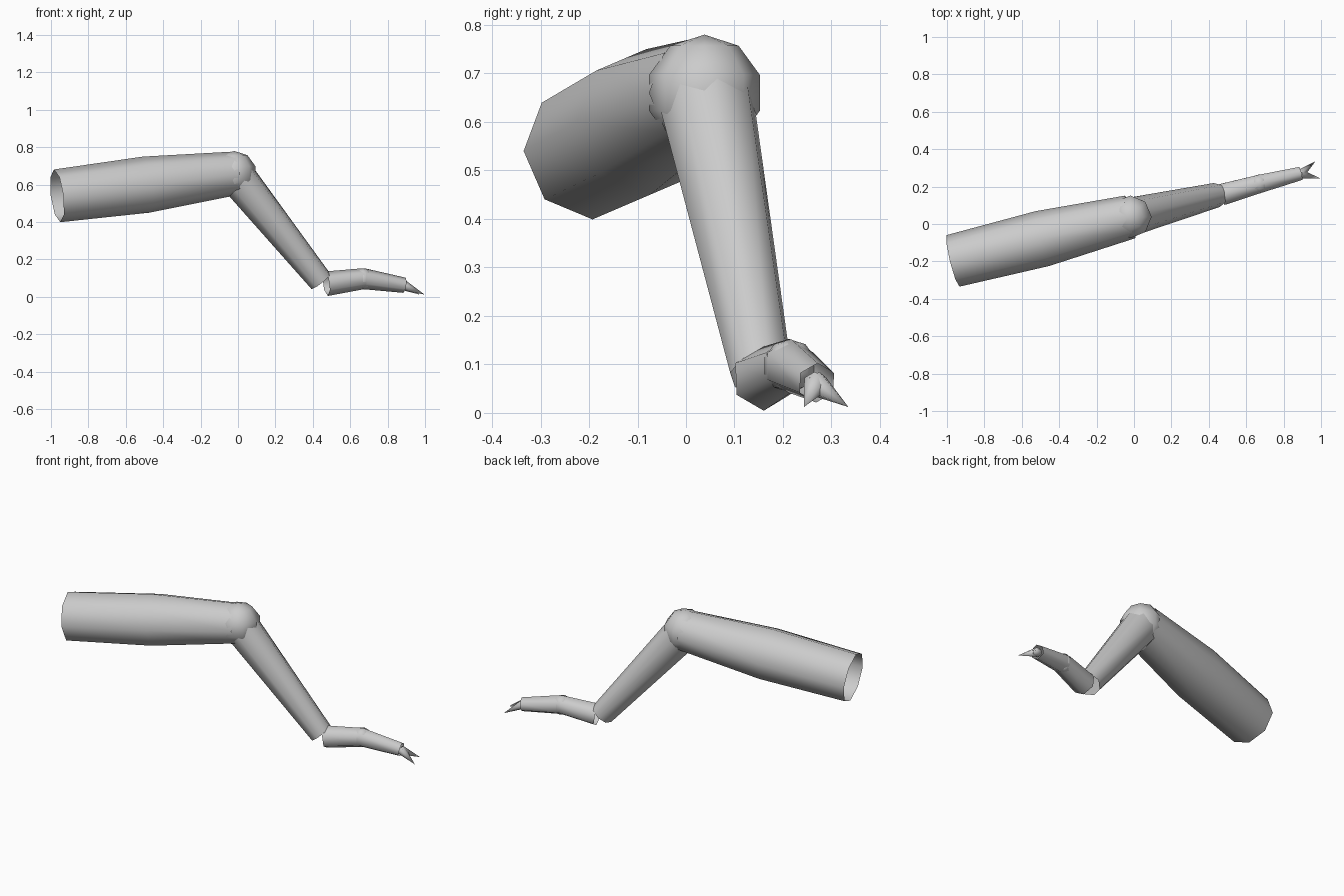
import bpy
import bmesh
from math import cos, sin, tau
from mathutils import Vector

cube = bpy.data.objects.get("Cube")
if cube:
    bpy.data.objects.remove(cube, do_unlink=True)

shell = bpy.data.materials.new("light grey shell")
shell.use_nodes = True
shell.diffuse_color = (0.6, 0.6, 0.6, 1)
shell.node_tree.nodes["Principled BSDF"].inputs["Base Color"].default_value = (0.6, 0.6, 0.6, 1)


def finish(name, bm):
    """Turn a bmesh into a smooth shaded object."""
    for face in bm.faces:
        face.smooth = True
    mesh = bpy.data.meshes.new(name)
    bm.to_mesh(mesh)
    bm.free()
    mesh.materials.append(shell)
    obj = bpy.data.objects.new(name, mesh)
    bpy.context.collection.objects.link(obj)


def tube(name, points, radii, sides):
    """Open straight tube with one ring per point; radius 0 makes a tip."""
    points = [Vector(p) for p in points]
    axis = (points[-1] - points[0]).normalized()
    side = axis.cross(Vector((0, 0, 1))).normalized()
    up = side.cross(axis)
    bm = bmesh.new()
    rings = []
    for centre, radius in zip(points, radii):
        if radius == 0:
            rings.append([bm.verts.new(centre)] * sides)
            continue
        angles = [tau * i / sides for i in range(sides)]
        rings.append([bm.verts.new(centre + radius * (up * cos(a) + side * sin(a)))
                      for a in angles])
    for low, high in zip(rings, rings[1:]):
        for i in range(sides):
            j = (i + 1) % sides
            corners = [low[i], low[j], high[j], high[i]]
            bm.faces.new(list(dict.fromkeys(corners)))
    bmesh.ops.recalc_face_normals(bm, faces=bm.faces)
    finish(name, bm)


def ball(name, centre, radius, segments):
    bm = bmesh.new()
    bmesh.ops.create_uvsphere(bm, u_segments=segments, v_segments=5, radius=radius)
    bmesh.ops.translate(bm, verts=bm.verts, vec=centre)
    finish(name, bm)


# Joint positions along the leg
hip = (-0.967, -0.197, 0.54)
mid_thigh = (-0.49, -0.078, 0.60)
knee = (-0.02, 0.038, 0.66)
ankle = (0.443, 0.155, 0.083)
heel = (0.472, 0.158, 0.07)
foot_joint = (0.67, 0.214, 0.097)
toe = (0.89, 0.27, 0.062)

# Leg segments
tube("thigh", [hip, mid_thigh, knee], [0.142, 0.151, 0.117], 8)
ball("knee_joint", knee, 0.12, 8)
tube("shin", [knee, ankle], [0.103, 0.066], 8)

# Foot segments
tube("rear_foot", [heel, foot_joint], [0.066, 0.056], 6)
ball("foot_joint", foot_joint, 0.055, 8)
tube("front_foot", [foot_joint, toe], [0.056, 0.041], 6)

# Pair of pointed claws
for name, tip in (("left_claw", (0.97, 0.335, 0.012)), ("right_claw", (0.998, 0.243, 0.012))):
    tube(name, [(0.89, 0.268, 0.06), tip], [0.027, 0], 6)
